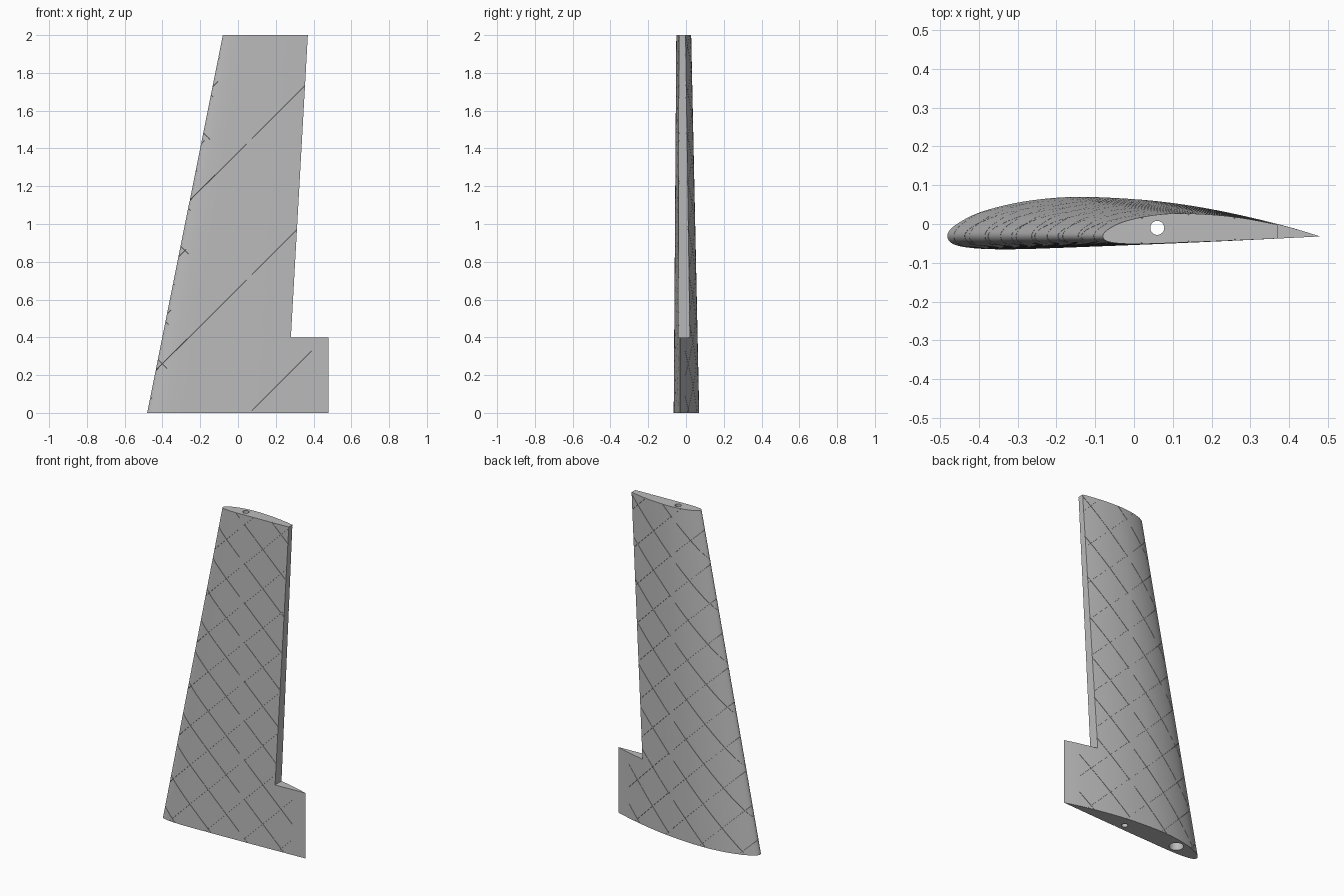
import bpy, bmesh, math
from mathutils import Vector

cube = bpy.data.objects.get("Cube")
if cube:
    bpy.data.objects.remove(cube)

grey = bpy.data.materials.new("plain_grey")
grey.use_nodes = True
grey.diffuse_color = (0.5, 0.5, 0.5, 1)
grey.node_tree.nodes["Principled BSDF"].inputs["Base Color"].default_value = (0.5, 0.5, 0.5, 1)

# Root aerofoil: trailing edge, over the top, round the nose, back underneath
TRAIL = Vector((0.48, -0.032))
PROFILE = [(0.48, -0.032), (0.4, -0.008), (0.3, 0.017), (0.2, 0.038), (0.1, 0.054),
           (0, 0.064), (-0.13, 0.07), (-0.23, 0.065), (-0.32, 0.051), (-0.4, 0.029),
           (-0.45, 0.004), (-0.474, -0.015), (-0.481, -0.032), (-0.472, -0.048),
           (-0.445, -0.058), (-0.39, -0.064), (-0.3, -0.065), (-0.15, -0.06),
           (0.1, -0.05), (0.3, -0.041)]
NOSE_TO_TAIL = 0.2085        # chord lost per unit of height
PITCH, HALF = 0.24, 0.0015   # lattice spacing and groove half width
DOWN, UP = -0.14, -0.06      # lattice offsets


def smooth_path(points, steps):
    """Catmull-Rom curve through an open run of points."""
    p = [Vector(q) for q in points]
    p = [p[0]] + p + [p[-1]]
    out = []
    for a, b, c, d in zip(p, p[1:], p[2:], p[3:]):
        for i in range(steps):
            t = i / steps
            out.append(0.5 * (2 * b + (c - a) * t + (2 * a - 5 * b + 4 * c - d) * t * t
                              + (3 * b - a - 3 * c + d) * t ** 3))
    return out


def slice_at(bm, co, normal, **kw):
    return bmesh.ops.bisect_plane(bm, geom=bm.verts[:] + bm.edges[:] + bm.faces[:],
                                  plane_co=co, plane_no=normal, dist=1e-6, **kw)


def on_lattice(value, offset):
    return abs((value - offset + PITCH / 2) % PITCH - PITCH / 2) < HALF


def in_groove(face):
    c = face.calc_center_median()
    if abs(c.x - 0.06) < 0.0006:     # spar slit on the underside
        return face.normal.y < 0 and 0.73 < c.z < 1.3
    if c.x > 0.39 or abs(c.x - 0.06) < 0.015:
        return False
    return on_lattice(c.x + c.z, DOWN) or on_lattice(c.z - c.x, UP)


# Wing skin, lofted a little past both ends
bm = bmesh.new()
outline = smooth_path(PROFILE + [tuple(TRAIL)], 5)
rings = []
for z in (-0.1, 2.1):
    scale = 1 - NOSE_TO_TAIL * z
    rings.append([bm.verts.new((*(TRAIL + (p - TRAIL) * scale), z)) for p in outline])
n = len(outline)
for i in range(n):
    j = (i + 1) % n
    bm.faces.new((rings[0][i], rings[1][i], rings[1][j], rings[0][j]))
bm.normal_update()
if max(bm.faces, key=lambda f: f.calc_center_median().y).normal.y < 0:
    bmesh.ops.reverse_faces(bm, faces=bm.faces[:])

# Diagonal lattice grooves
for k in range(-2, 11):
    for side in (-HALF, HALF):
        slice_at(bm, (0, 0, DOWN + k * PITCH + side), (1, 0, 1))
        slice_at(bm, (0, 0, UP + k * PITCH + side), (-1, 0, 1))
for x in (0.045, 0.0594, 0.0606, 0.075, 0.39):
    slice_at(bm, (x, 0, 0), (1, 0, 0))
for z in (0.73, 1.3):
    slice_at(bm, (0, 0, z), (0, 0, 1))
bm.normal_update()
bmesh.ops.inset_region(bm, faces=[f for f in bm.faces if in_groove(f)],
                       thickness=0.0002, depth=-0.004, use_even_offset=True)

# Trim to length and close the ends
slice_at(bm, (0, 0, 0), (0, 0, -1), clear_outer=True)
slice_at(bm, (0, 0, 2), (0, 0, 1), clear_outer=True)
bmesh.ops.holes_fill(bm, edges=[e for e in bm.edges if e.is_boundary], sides=0)
mesh = bpy.data.meshes.new("wing_panel")
bm.to_mesh(mesh)
bm.free()
mesh.materials.append(grey)
wing = bpy.data.objects.new("wing_panel", mesh)
bpy.context.collection.objects.link(wing)


def cut(cutter):
    cutter.data.materials.clear()
    cutter.data.materials.append(grey)
    cutter.hide_render = True
    cutter.hide_set(True)
    mod = wing.modifiers.new(cutter.name, 'BOOLEAN')
    mod.operation, mod.solver, mod.object = 'DIFFERENCE', 'EXACT', cutter


def hole(name, x, y, radius, bottom, top):
    bpy.ops.mesh.primitive_cylinder_add(vertices=40, radius=radius, depth=top - bottom,
                                        location=(x, y, (bottom + top) / 2))
    bpy.context.object.name = name
    cut(bpy.context.object)


# Control surface cut-out
bm = bmesh.new()
face = bm.faces.new([bm.verts.new((x, -0.3, z)) for x, z in
                     ((0.28, 0.4), (0.7, 0.4), (0.7, 2.2), (0.381, 2.2))])
ext = bmesh.ops.extrude_face_region(bm, geom=[face], use_keep_orig=True)
bmesh.ops.translate(bm, vec=(0, 0.6, 0),
                    verts=[v for v in ext["geom"] if isinstance(v, bmesh.types.BMVert)])
bmesh.ops.recalc_face_normals(bm, faces=bm.faces[:])
notch_mesh = bpy.data.meshes.new("notch_cutter")
bm.to_mesh(notch_mesh)
bm.free()
notch = bpy.data.objects.new("notch_cutter", notch_mesh)
bpy.context.collection.objects.link(notch)
cut(notch)

# Through hole for the spar and blind socket in the root
hole("spar_hole_cutter", 0.06, -0.01, 0.018, -0.2, 2.2)
hole("socket_cutter", -0.31, -0.005, 0.04, -0.1, 0.07)

# Apply the cuts, then smooth the skin
bpy.ops.object.select_all(action='DESELECT')
wing.select_set(True)
bpy.context.view_layer.objects.active = wing
for mod in list(wing.modifiers):
    bpy.ops.object.modifier_apply(modifier=mod.name)
for helper in [o for o in bpy.data.objects if o.name.endswith("_cutter")]:
    bpy.data.objects.remove(helper)
bpy.ops.object.shade_smooth_by_angle(angle=math.radians(30))
